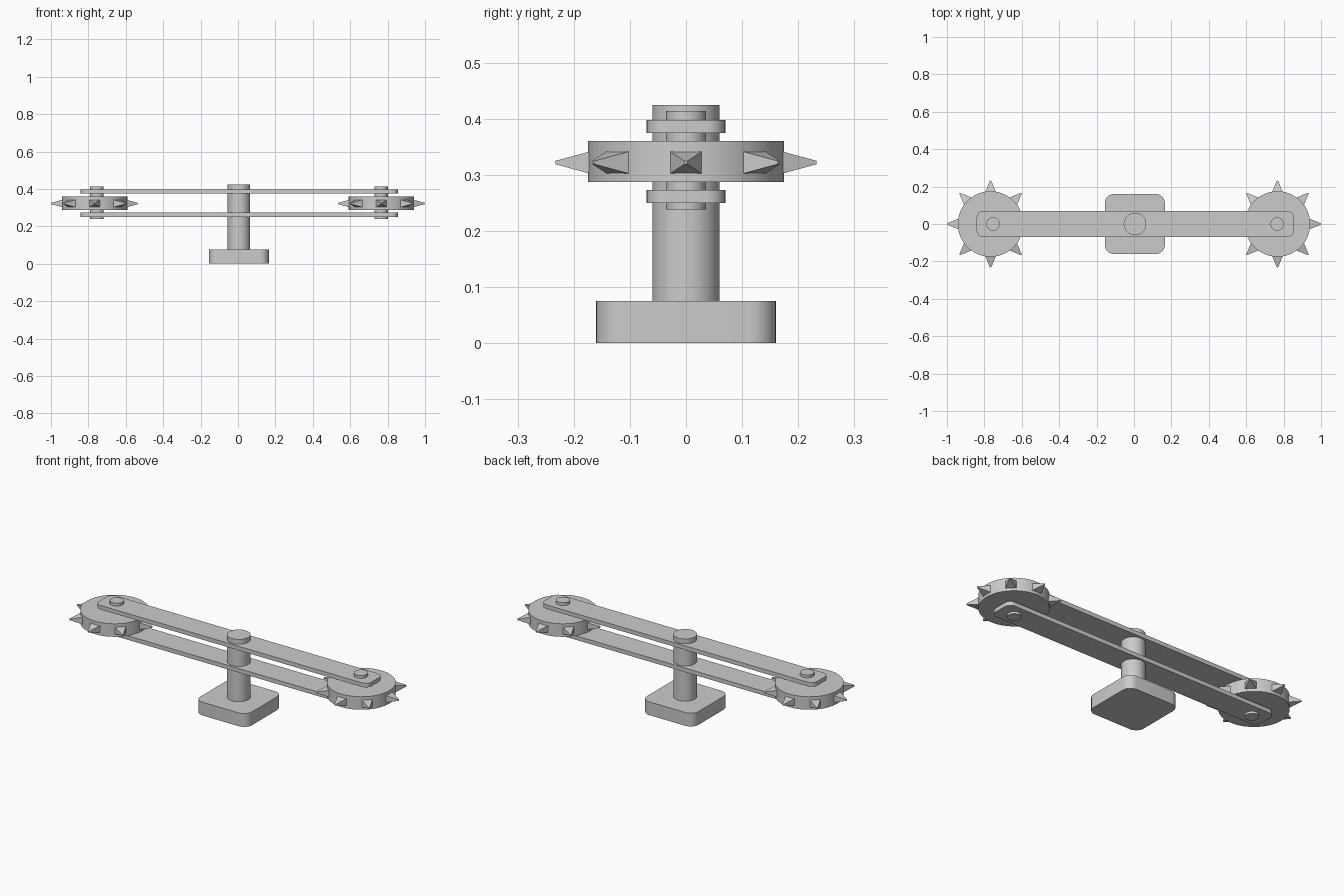
import bpy
import bmesh
import math
from mathutils import Matrix, Vector

cube = bpy.data.objects.get("Cube")
if cube:
    bpy.data.objects.remove(cube, do_unlink=True)

GREY = (0.6, 0.6, 0.6, 1.0)
metal = bpy.data.materials.new("plain grey")
metal.use_nodes = True
metal.diffuse_color = GREY
metal.node_tree.nodes["Principled BSDF"].inputs["Base Color"].default_value = GREY


def finish(name, bm, smooth=True):
    """Turn a bmesh into a named, shaded object."""
    bmesh.ops.recalc_face_normals(bm, faces=bm.faces)
    mesh = bpy.data.meshes.new(name)
    bm.to_mesh(mesh)
    bm.free()
    mesh.materials.append(metal)
    obj = bpy.data.objects.new(name, mesh)
    bpy.context.collection.objects.link(obj)
    if smooth:
        bpy.ops.object.select_all(action="DESELECT")
        obj.select_set(True)
        bpy.context.view_layer.objects.active = obj
        bpy.ops.object.shade_smooth_by_angle(angle=math.radians(30))
    return obj


def cylinder(name, x, radius, z0, z1, sides=64):
    bm = bmesh.new()
    bmesh.ops.create_cone(bm, cap_ends=True, segments=sides, radius1=radius,
                          radius2=radius, depth=z1 - z0,
                          matrix=Matrix.Translation((x, 0, (z0 + z1) / 2)))
    return finish(name, bm)


def rounded_plate(name, x0, x1, half_y, z0, z1, corner):
    """Box with its four upright edges rounded."""
    bm = bmesh.new()
    bmesh.ops.create_cube(bm, size=1)
    bmesh.ops.scale(bm, vec=(x1 - x0, 2 * half_y, z1 - z0), verts=bm.verts)
    bmesh.ops.translate(bm, vec=((x0 + x1) / 2, 0, (z0 + z1) / 2), verts=bm.verts)
    upright = [e for e in bm.edges
               if abs(e.verts[0].co.z - e.verts[1].co.z) > (z1 - z0) / 2]
    bmesh.ops.bevel(bm, geom=upright, offset=corner, segments=8,
                    profile=0.5, affect="EDGES")
    return finish(name, bm)


def spikes(name, x, z, count=8):
    """Ring of blunt four-sided spikes pointing outward."""
    bm = bmesh.new()
    for k in range(count):
        turn = Matrix.Rotation(math.tau * k / count, 4, "Z")
        place = Matrix.Translation((x, 0, z)) @ turn
        rings = []
        for r, w, h in ((0.165, 0.031, 0.0215), (0.233, 0.003, 0.003)):
            rings.append([bm.verts.new(place @ Vector((r, sy * w, sz * h)))
                          for sy, sz in ((-1, -1), (1, -1), (1, 1), (-1, 1))])
        inner, tip = rings
        bm.faces.new(inner)
        bm.faces.new(tip)
        for i in range(4):
            j = (i + 1) % 4
            bm.faces.new((inner[i], inner[j], tip[j], tip[i]))
    return finish(name, bm, smooth=False)


# Stand
rounded_plate("base", -0.156, 0.165, 0.16, 0, 0.075, 0.048)
cylinder("post", 0.005, 0.06, 0.07, 0.425)

# Two parallel arms
for name, z0 in (("lower_arm", 0.25), ("upper_arm", 0.375)):
    rounded_plate(name, -0.841, 0.855, 0.07, z0, z0 + 0.023, 0.035)

# Spiked wheels on their pins
for side, wheel_x, pin_x in (("right", -0.767, -0.754), ("left", 0.767, 0.765)):
    cylinder(side + "_wheel", wheel_x, 0.175, 0.287, 0.36)
    cylinder(side + "_pin", pin_x, 0.036, 0.238, 0.414, 32)
    spikes(side + "_spikes", wheel_x, 0.322)
